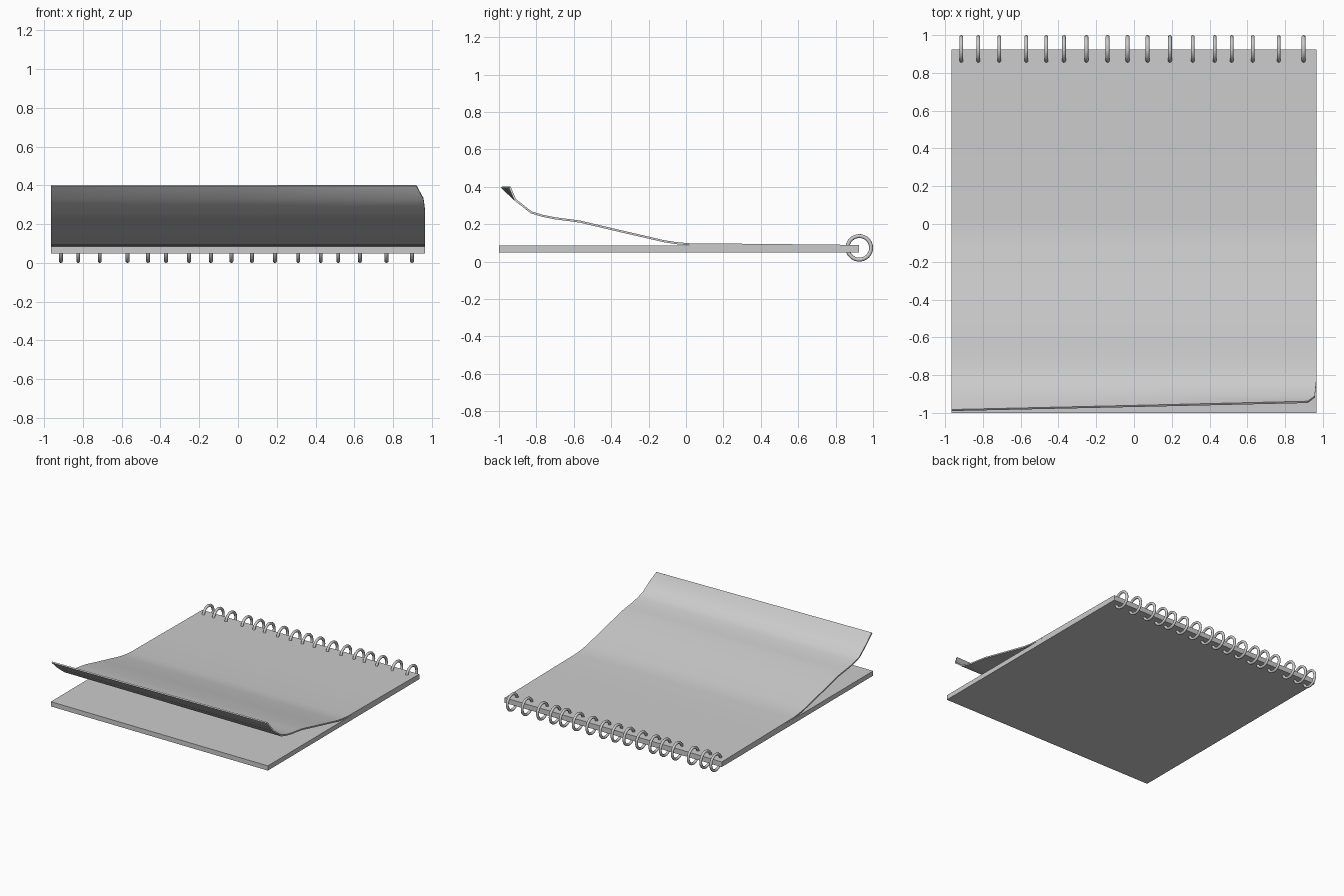
import bpy, bmesh

if "Cube" in bpy.data.objects:
    bpy.data.objects.remove(bpy.data.objects["Cube"])

HALF = 0.966


def make_object(name, bm):
    mesh = bpy.data.meshes.new(name)
    bm.to_mesh(mesh)
    bm.free()
    obj = bpy.data.objects.new(name, mesh)
    bpy.context.collection.objects.link(obj)
    return obj


def smooth(obj, angle):
    bpy.ops.object.select_all(action='DESELECT')
    obj.select_set(True)
    bpy.context.view_layer.objects.active = obj
    bpy.ops.object.shade_smooth_by_angle(angle=angle)


# Pad of pages: a flat block
bpy.ops.mesh.primitive_cube_add(size=1, location=(0, -0.0375, 0.067))
pad = bpy.context.object
pad.name = "page_block"
pad.scale = (2 * HALF, 1.925, 0.038)

# Lifted top page: (y, z) profile swept across x, ending in a curled lip
profile = [(0.925, 0.089), (0.45, 0.094), (0.02, 0.098), (-0.05, 0.104),
           (-0.115, 0.114), (-0.34, 0.166), (-0.565, 0.219), (-0.63, 0.228),
           (-0.70, 0.237), (-0.765, 0.250), (-0.825, 0.268), (-0.91, 0.335)]
# Each column: x, y of the lip edge, rows cut away at the rounded corner
columns = [(-HALF, -0.982, 0), (0.0, -0.96, 0), (0.92, -0.938, 0),
           (0.957, -0.938, 1), (HALF, -0.938, 2)]
bm = bmesh.new()
grid = []
for x, lip_y, cut in columns:
    rows = profile + [(lip_y, 0.402)]
    last = len(rows) - 1 - cut
    verts = [bm.verts.new((x, y, z)) for y, z in rows[:last + 1]]
    grid.append(verts + [verts[-1]] * cut)
for a, b in zip(grid, grid[1:]):
    for i in range(len(a) - 1):
        loop = list(dict.fromkeys((a[i], a[i + 1], b[i + 1], b[i])))
        if len(loop) > 2:
            bm.faces.new(loop)
bm.normal_update()
if sum(f.normal.z for f in bm.faces) < 0:
    bmesh.ops.reverse_faces(bm, faces=bm.faces[:])
page = make_object("lifted_page", bm)
solid = page.modifiers.new("thickness", 'SOLIDIFY')
solid.thickness = 0.011
solid.offset = -1
bpy.context.view_layer.objects.active = page
bpy.ops.object.modifier_apply(modifier=solid.name)
smooth(page, 0.6)

# Binding rings, unevenly spaced along the back edge
ring_x = [-0.914, -0.824, -0.713, -0.57, -0.464, -0.371, -0.252, -0.14, -0.034,
          0.072, 0.190, 0.311, 0.427, 0.517, 0.629, 0.766, 0.898]
for i, x in enumerate(ring_x):
    bpy.ops.mesh.primitive_torus_add(
        major_segments=32, minor_segments=10, major_radius=0.063,
        minor_radius=0.0105, location=(x, 0.9265, 0.0735),
        rotation=(0, 1.5707963, 0))
    ring = bpy.context.object
    ring.name = f"binding_ring_{i + 1}"
    smooth(ring, 0.8)
